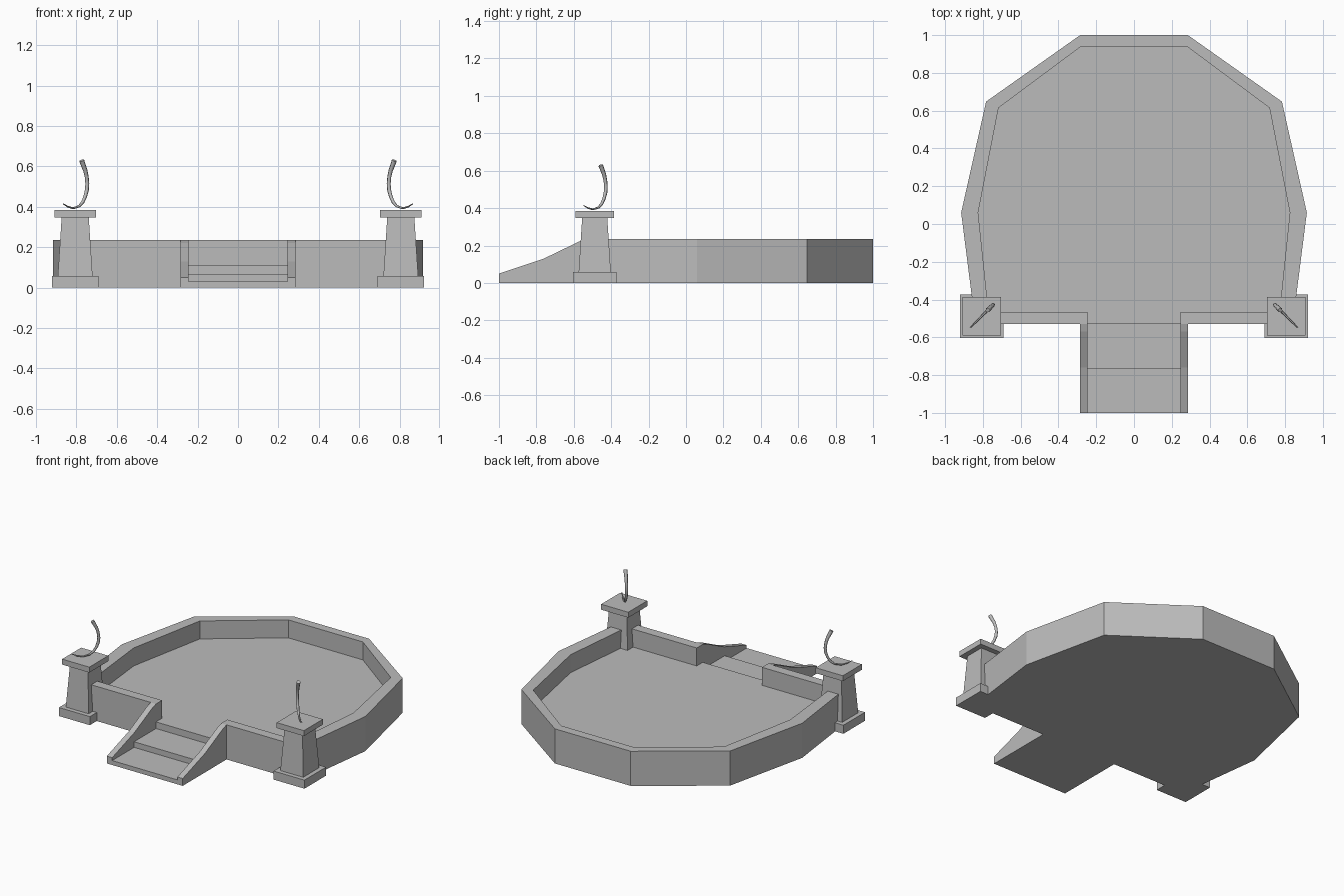
import bpy, bmesh
from mathutils import Vector

cube = bpy.data.objects.get("Cube")
if cube:
    bpy.data.objects.remove(cube, do_unlink=True)

stone = bpy.data.materials.new("grey_stone")
stone.use_nodes = True
GREY = (0.5, 0.5, 0.5, 1)
stone.diffuse_color = GREY
stone.node_tree.nodes["Principled BSDF"].inputs["Base Color"].default_value = GREY


def link(name, data):
    obj = bpy.data.objects.new(name, data)
    data.materials.append(stone)
    bpy.context.collection.objects.link(obj)
    return obj


def prism(name, outline, offset):
    """Extrude a planar outline along the offset vector."""
    bm = bmesh.new()
    face = bm.faces.new([bm.verts.new(p) for p in outline])
    ext = bmesh.ops.extrude_face_region(bm, geom=[face], use_keep_orig=True)
    verts = [g for g in ext["geom"] if isinstance(g, bmesh.types.BMVert)]
    bmesh.ops.translate(bm, verts=verts, vec=Vector(offset))
    bmesh.ops.recalc_face_normals(bm, faces=bm.faces)
    mesh = bpy.data.meshes.new(name)
    bm.to_mesh(mesh)
    bm.free()
    return link(name, mesh)


def tapered_block(name, x, y, z0, z1, half0, half1):
    """Square block whose half width goes from half0 to half1."""
    bm = bmesh.new()
    bmesh.ops.create_cube(bm, size=2)
    for v in bm.verts:
        half, z = (half1, z1) if v.co.z > 0 else (half0, z0)
        v.co = (x + v.co.x * half, y + v.co.y * half, z)
    mesh = bpy.data.meshes.new(name)
    bm.to_mesh(mesh)
    bm.free()
    return link(name, mesh)


def mirrored(half):
    return half + [(-x, y) for x, y in reversed(half)]


def flat(points):
    return [(x, y, 0) for x, y in points]


WALL_TOP, FLOOR_TOP = 0.235, 0.113
FRONT, LIP, OPENING, STAIR = -0.53, -0.465, 0.245, 0.285

# Basin: faceted parapet around a raised floor, open at the stairs
outer = [(OPENING, FRONT), (0.84, FRONT), (0.915, 0.06), (0.783, 0.648), (0.285, 1.0)]
inner = [(OPENING, LIP), (0.77, LIP), (0.825, 0.06), (0.717, 0.615), (0.28, 0.94)]
ring = mirrored(outer) + list(reversed(mirrored(inner)))
prism("parapet_wall", flat(ring), (0, 0, WALL_TOP))
prism("basin_floor", flat(mirrored([(OPENING, FRONT)] + inner)), (0, 0, FLOOR_TOP))

# Stairs between the two sloping side walls
for name, y0, y1, top in (("lower_step", -1.0, -0.765, 0.03),
                          ("upper_step", -0.765, FRONT, 0.068)):
    prism(name, flat(mirrored([(OPENING, y0), (OPENING, y1)])), (0, 0, top))

slope = [(-1, 0), (-1, 0.05), (-0.76, 0.13), (-0.57, 0.222),
         (FRONT, WALL_TOP), (FRONT, 0)]
# Horn centre line: distance along the diagonal, height, radius
horn_path = [(-0.06, 0.415, 0.002), (-0.037, 0.401, 0.004), (-0.01, 0.393, 0.005),
             (0.02, 0.403, 0.006), (0.038, 0.424, 0.008), (0.05, 0.452, 0.009),
             (0.058, 0.484, 0.01), (0.06, 0.515, 0.01), (0.057, 0.548, 0.01),
             (0.05, 0.58, 0.011), (0.032, 0.629, 0.013)]
PX, PY = 0.806, -0.488

for side, s in (("left", 1), ("right", -1)):
    prism(side + "_stair_wall", [(s * OPENING, y, z) for y, z in slope],
          (s * (STAIR - OPENING), 0, 0))

    # Corner pillar
    x = s * PX
    tapered_block(side + "_pillar_base", x, PY, 0, 0.058, 0.116, 0.116)
    tapered_block(side + "_pillar_shaft", x, PY, 0.058, 0.348, 0.086, 0.067)
    tapered_block(side + "_pillar_cap", x, PY, 0.348, 0.385, 0.102, 0.102)

    # Curved horn on top, leaning along the diagonal
    curve = bpy.data.curves.new(side + "_horn", "CURVE")
    curve.dimensions = "3D"
    curve.bevel_depth = 1
    curve.bevel_resolution = 1
    curve.use_fill_caps = True
    spline = curve.splines.new("POLY")
    spline.points.add(len(horn_path) - 1)
    for point, (d, z, radius) in zip(spline.points, horn_path):
        point.co = (x - s * d, PY + d, z, 1)
        point.radius = radius
    spline.use_smooth = True
    link(side + "_horn", curve)
